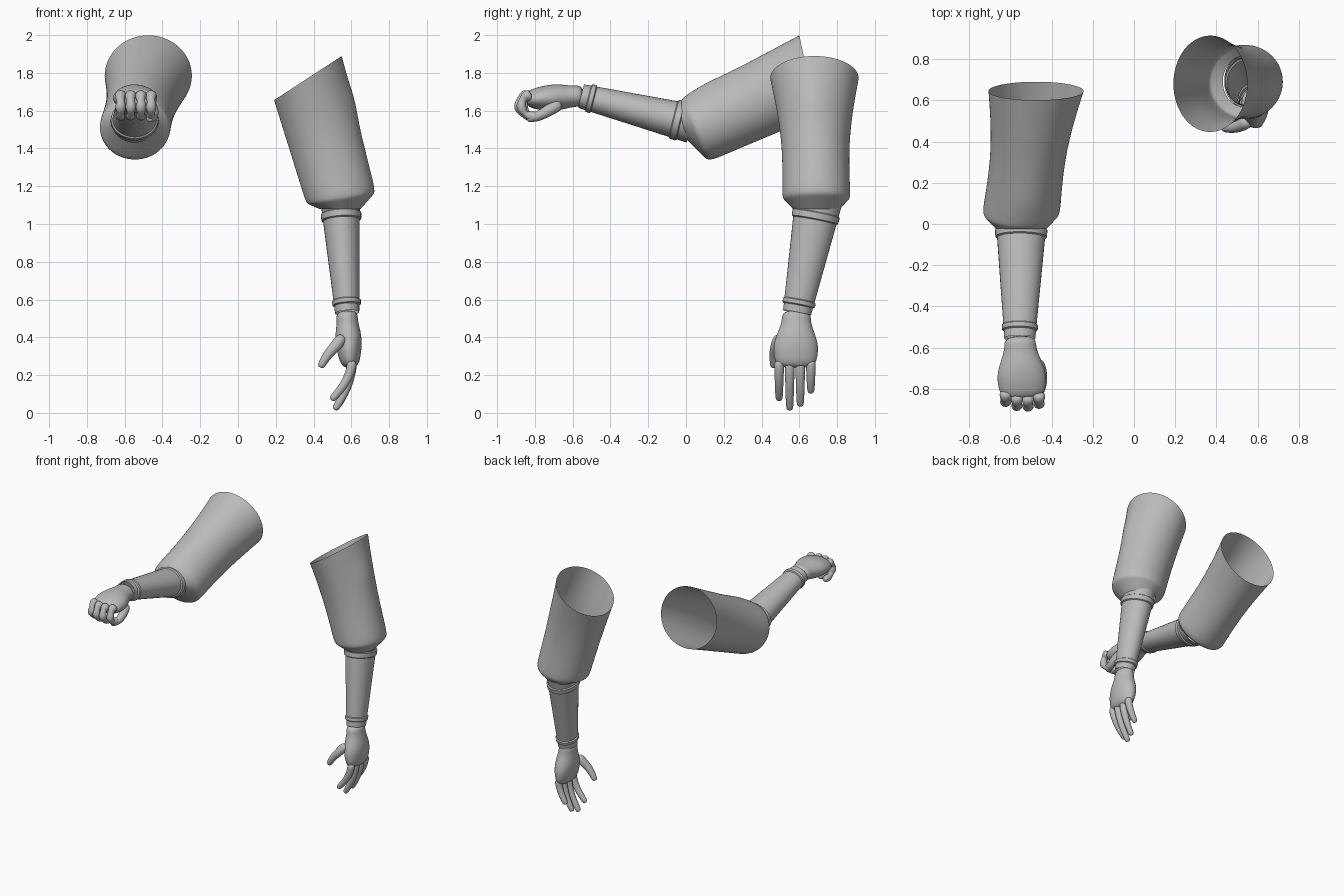
import bpy, bmesh, math
from mathutils import Vector

cube = bpy.data.objects.get("Cube")
if cube:
    bpy.data.objects.remove(cube, do_unlink=True)

SHADE = (0.5, 0.5, 0.5, 1)
grey = bpy.data.materials.new("plain_grey")
grey.use_nodes = True
grey.diffuse_color = SHADE
grey.node_tree.nodes["Principled BSDF"].inputs["Base Color"].default_value = SHADE

X, Y = Vector((1, 0, 0)), Vector((0, 1, 0))


def oval(centre, half_a, half_b, sides):
    turns = [math.tau * i / sides for i in range(sides)]
    return [centre + half_a * math.cos(t) + half_b * math.sin(t) for t in turns]


def skin(name, rings, capped=False, rounded=True, fold=None):
    """Join rings of points into a tube; fold is the centre of a soft cloth bump."""
    bm = bmesh.new()
    loops = [[bm.verts.new(p) for p in ring] for ring in rings]
    sides = len(loops[0])
    for a, b in zip(loops, loops[1:]):
        for i in range(sides):
            j = (i + 1) % sides
            bm.faces.new((a[i], a[j], b[j], b[i]))
    if capped:
        bm.faces.new(loops[0])
        bm.faces.new(loops[-1])
    bmesh.ops.recalc_face_normals(bm, faces=bm.faces)
    bm.normal_update()
    if fold:
        for v in bm.verts:
            distance = (v.co - Vector(fold)).length / 0.08
            v.co += v.normal * 0.015 * math.exp(-distance ** 2)

    mesh = bpy.data.meshes.new(name)
    bm.to_mesh(mesh)
    bm.free()
    mesh.materials.append(grey)
    ob = bpy.data.objects.new(name, mesh)
    bpy.context.collection.objects.link(ob)
    bpy.ops.object.select_all(action='DESELECT')
    ob.select_set(True)
    bpy.context.view_layer.objects.active = ob
    if rounded:
        subdivision = ob.modifiers.new("rounding", 'SUBSURF')
        subdivision.levels = subdivision.render_levels = 2
        bpy.ops.object.shade_smooth()
    else:
        bpy.ops.object.shade_smooth_by_angle(angle=math.radians(40))


def limb_rings(start, end, wide, profile, sides):
    """Ovals on a straight axis; profile gives position, half width, half thickness."""
    start, end = Vector(start), Vector(end)
    axis = (end - start).normalized()
    wide = (wide - axis * wide.dot(axis)).normalized()
    thick = axis.cross(wide)
    return [oval(start.lerp(end, t), wide * w, thick * h, sides) for t, w, h in profile]


def forearm(name, elbow, wrist, wide):
    # Tapered shaft with a raised band at each end
    bands = [(-0.1, 0), (0, 0), (0.01, 1), (0.07, 1), (0.08, 0),
             (0.87, 0), (0.88, 1), (0.92, 1), (0.93, 0), (1, 0)]
    profile = [(t, 0.12 - 0.045 * t + 0.008 * lift, 0.1 - 0.036 * t + 0.008 * lift)
               for t, lift in bands]
    skin(name, limb_rings(elbow, wrist, wide, profile, 32), rounded=False)


def palm(name, wrist, knuckles, wide):
    widths = (0.08, 0.075, 0.1, 0.122, 0.117, 0.1)
    depths = (0.06, 0.055, 0.07, 0.07, 0.06, 0.04)
    profile = [(i / 5, w, h) for i, (w, h) in enumerate(zip(widths, depths))]
    skin(name, limb_rings(wrist, knuckles, wide, profile, 20), capped=True)


def digit(name, path, thick, thin):
    """Tapered finger with a round end, swept along a path."""
    path = [Vector(p) for p in path]
    last = len(path) - 1
    rings = []
    for i, p in enumerate(path):
        along = (path[min(i + 1, last)] - path[max(i - 1, 0)]).normalized()
        u = along.cross(Y if abs(along.y) < 0.7 else X).normalized()
        v = along.cross(u)
        r = thick + (thin - thick) * i / last
        rings.append(oval(p, u * r, v * r, 10))
    rings.append(oval(p + along * r * 0.8, u * r * 0.7, v * r * 0.7, 10))
    skin(name, rings, capped=True)


def sleeve(name, side, rim, hem, neck, fold):
    """Pinched cloth tube; each section is two opposite points and a half width."""
    def section(a, b, t, pinch=0.0):
        p, q = (Vector(a[k]).lerp(Vector(b[k]), t) for k in range(2))
        width = a[2] + (b[2] - a[2]) * t - pinch
        return oval((p + q) / 2, (p - q) / 2, side * width, 32)

    body = [section(rim, hem, k / 6, 0.025 * math.sin(math.pi * k / 6)) for k in range(7)]
    turned_in = [section(hem, neck, t) for t in (0.2, 1)]
    skin(name, body + turned_in, fold=fold)


FINGERS = ("index", "middle", "ring", "little")

# Hanging arm
sleeve("left_sleeve", Y,
       rim=((0.19, 0.68, 1.655), (0.55, 0.68, 1.89), 0.235),
       hem=((0.36, 0.69, 1.11), (0.73, 0.69, 1.17), 0.182),
       neck=((0.43, 0.69, 1.08), (0.65, 0.69, 1.08), 0.125),
       fold=(0.61, 0.66, 1.66))
forearm("left_forearm", (0.545, 0.69, 1.06), (0.578, 0.588, 0.53), Y)
palm("left_palm", (0.575, 0.585, 0.545), (0.595, 0.58, 0.235), Y)
for i, (finger, tip) in enumerate(zip(FINGERS, (0.08, 0.03, 0.05, 0.12))):
    y, curl = 0.493 + 0.056 * i, 0.1 - 0.015 * i
    path = [(0.605 - curl * t * t, y, 0.28 + (tip - 0.28) * t)
            for t in (0, 0.25, 0.5, 0.75, 1)]
    digit("left_" + finger + "_finger", path, 0.029, 0.021)
digit("left_thumb",
      [(0.56, 0.5, 0.41), (0.515, 0.475, 0.35), (0.475, 0.465, 0.31), (0.443, 0.465, 0.255)],
      0.036, 0.022)

# Bent arm reaching forward with a closed hand
sleeve("right_sleeve", X,
       rim=((-0.475, 0.6, 2), (-0.475, 0.69, 1.57), 0.232),
       hem=((-0.547, -0.01, 1.675), (-0.547, 0.12, 1.33), 0.19),
       neck=((-0.547, -0.04, 1.635), (-0.547, 0, 1.45), 0.125),
       fold=(-0.51, 0.12, 1.74))
forearm("right_forearm", (-0.547, -0.025, 1.545), (-0.554, -0.555, 1.677), X)
palm("right_palm", (-0.554, -0.54, 1.68), (-0.54, -0.85, 1.66), X)
for i, finger in enumerate(FINGERS):
    x, reach = -0.46 - 0.054 * i, 0.008 * (i - 1.3) ** 2 - 0.01
    path = [(x, -0.82 + reach - 0.06 * math.sin(0.7 * k), 1.628 + 0.06 * math.cos(0.7 * k))
            for k in range(6)]
    digit("right_" + finger + "_finger", path, 0.034, 0.026)
digit("right_thumb",
      [(-0.475, -0.66, 1.64), (-0.45, -0.72, 1.605), (-0.447, -0.78, 1.57), (-0.465, -0.825, 1.56)],
      0.038, 0.024)
